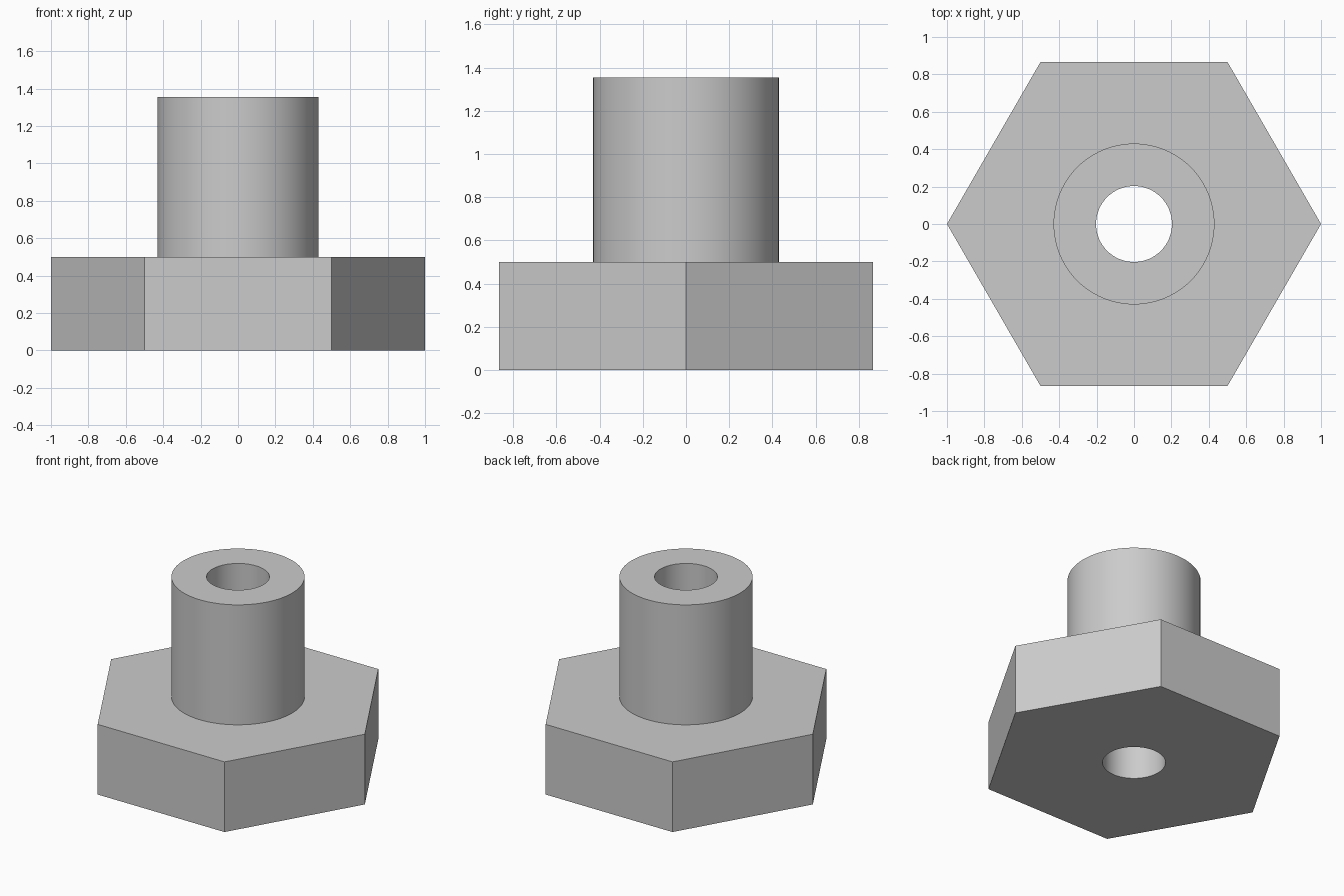
import bpy
import bmesh
from math import cos, sin, tau

default_cube = bpy.data.objects.get("Cube")
if default_cube:
    bpy.data.objects.remove(default_cube, do_unlink=True)

HEX_RADIUS, HEX_HEIGHT = 1.0, 0.5
SHAFT_RADIUS, TOP = 0.43, 1.355
HOLE_RADIUS = 0.203
SIDES = 96

# Plain grey material
grey = bpy.data.materials.new("light_grey")
grey.use_nodes = True
color = (0.6, 0.6, 0.6, 1.0)
grey.diffuse_color = color
grey.node_tree.nodes["Principled BSDF"].inputs["Base Color"].default_value = color

bm = bmesh.new()


def ring(radius, z, sides=SIDES):
    """Closed loop of vertices around the z axis."""
    return [bm.verts.new((radius * cos(tau * i / sides),
                          radius * sin(tau * i / sides), z)) for i in range(sides)]


def wall(a, b):
    """Quads between two loops of equal length."""
    n = len(a)
    for i in range(n):
        j = (i + 1) % n
        bm.faces.new((a[i], a[j], b[j], b[i]))


def flat_fill(outer, inner):
    """Flat face with a round opening, between two existing loops."""
    edges = [bm.edges.get((loop[i - 1], loop[i]))
             for loop in (outer, inner) for i in range(len(loop))]
    bmesh.ops.triangle_fill(bm, edges=edges, use_beauty=True, normal=(0, 0, 1))


hex_bottom = ring(HEX_RADIUS, 0, 6)
hex_top = ring(HEX_RADIUS, HEX_HEIGHT, 6)
shaft_bottom = ring(SHAFT_RADIUS, HEX_HEIGHT)
shaft_top = ring(SHAFT_RADIUS, TOP)
hole_top = ring(HOLE_RADIUS, TOP)
hole_bottom = ring(HOLE_RADIUS, 0)

# Hex sides, shaft side, rim and through hole
wall(hex_bottom, hex_top)
wall(shaft_bottom, shaft_top)
wall(shaft_top, hole_top)
wall(hole_top, hole_bottom)

# Top and underside of the hex base
flat_fill(hex_top, shaft_bottom)
flat_fill(hex_bottom, hole_bottom)

bmesh.ops.recalc_face_normals(bm, faces=bm.faces[:])
mesh = bpy.data.meshes.new("hex_base_bushing")
bm.to_mesh(mesh)
bm.free()
mesh.materials.append(grey)

bushing = bpy.data.objects.new("hex_base_bushing", mesh)
bpy.context.collection.objects.link(bushing)

# Smooth cylinder walls, crisp edges
bpy.ops.object.select_all(action="DESELECT")
bushing.select_set(True)
bpy.context.view_layer.objects.active = bushing
bpy.ops.object.shade_smooth_by_angle()
